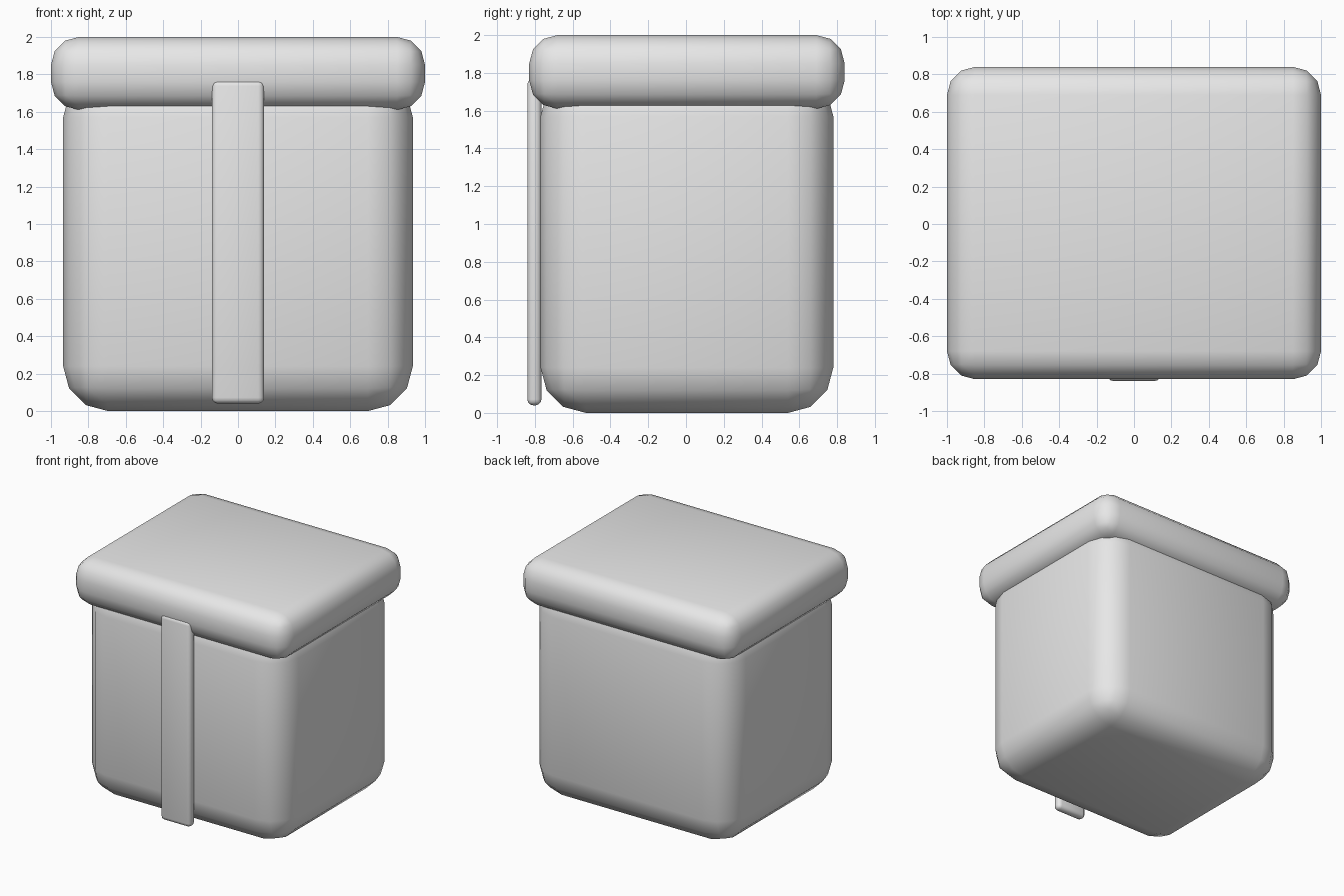
import bpy

if "Cube" in bpy.data.objects:
    bpy.data.objects.remove(bpy.data.objects["Cube"])

grey = bpy.data.materials.new("plain grey")
grey.diffuse_color = (0.8, 0.8, 0.8, 1.0)
grey.use_nodes = True
grey.node_tree.nodes["Principled BSDF"].inputs["Base Color"].default_value = grey.diffuse_color


def rounded_box(name, low, high, radius, segments=3):
    """Box between two corners with all edges rounded and smooth shaded."""
    centre = [(a + b) / 2 for a, b in zip(low, high)]
    size = [b - a for a, b in zip(low, high)]
    bpy.ops.mesh.primitive_cube_add(size=1, location=centre)
    ob = bpy.context.object
    ob.name = name
    ob.scale = size
    bpy.ops.object.transform_apply(location=False, rotation=False, scale=True)
    ob.data.materials.append(grey)
    bevel = ob.modifiers.new("rounded edges", 'BEVEL')
    bevel.width = radius
    bevel.segments = segments
    bevel.limit_method = 'NONE'
    bpy.ops.object.modifier_apply(modifier=bevel.name)
    bpy.ops.object.shade_smooth()
    return ob


# Box body, its top hidden inside the lid
rounded_box("box_body", (-0.935, -0.77, 0.0), (0.935, 0.78, 1.81), 0.24)

# Overhanging lid
rounded_box("box_lid", (-1.0, -0.83, 1.61), (1.0, 0.84, 2.0), 0.15)

# Thin strap down the front
rounded_box("front_strap", (-0.14, -0.84, 0.04), (0.14, -0.765, 1.77), 0.032)
